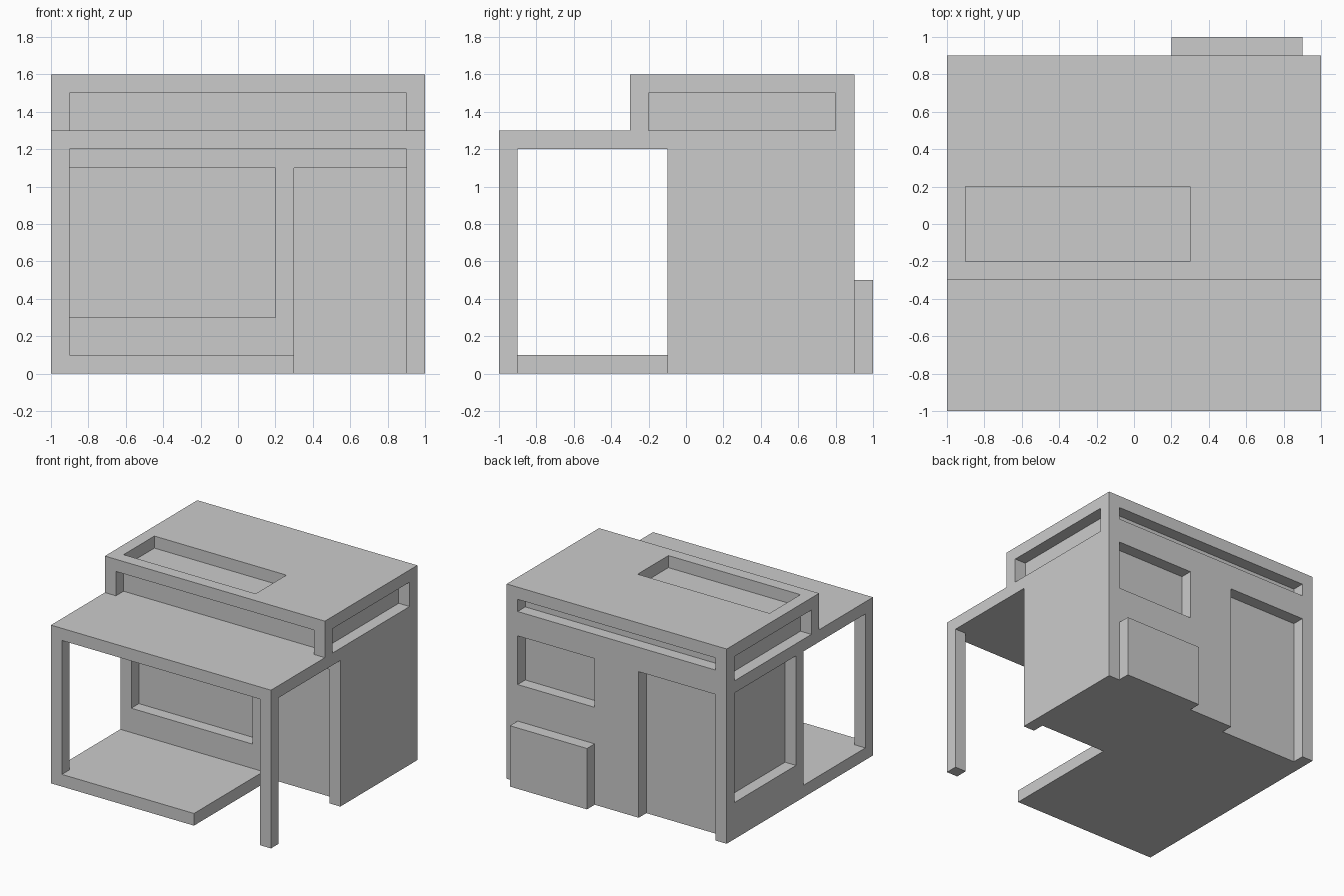
import bpy, bmesh

if "Cube" in bpy.data.objects:
    bpy.data.objects.remove(bpy.data.objects["Cube"])

D = 0.099  # recess depth, a hair under 0.1 so neighbouring recesses never touch


def finish(bm, name):
    bmesh.ops.recalc_face_normals(bm, faces=bm.faces)
    mesh = bpy.data.meshes.new(name)
    bm.to_mesh(mesh)
    bm.free()
    obj = bpy.data.objects.new(name, mesh)
    bpy.context.collection.objects.link(obj)
    return obj


def box(name, x, y, z):
    """Box given by its (min, max) range on each axis."""
    bm = bmesh.new()
    bmesh.ops.create_cube(bm, size=1)
    for v in bm.verts:
        v.co = [r[0] if c < 0 else r[1] for c, r in zip(v.co, (x, y, z))]
    return finish(bm, name)


def extrude_x(name, profile, x0, x1):
    """Prism from a (y, z) side profile."""
    bm = bmesh.new()
    face = bm.faces.new([bm.verts.new((x0, y, z)) for y, z in profile])
    new = bmesh.ops.extrude_face_region(bm, geom=[face])["geom"]
    bmesh.ops.translate(bm, vec=(x1 - x0, 0, 0),
                        verts=[g for g in new if isinstance(g, bmesh.types.BMVert)])
    return finish(bm, name)


def cut(target, name, x, y, z):
    cutter = box(name, x, y, z)
    cutter.hide_render = True
    mod = target.modifiers.new(name, 'BOOLEAN')
    mod.operation, mod.solver, mod.object = 'DIFFERENCE', 'EXACT', cutter
    bpy.context.view_layer.objects.active = target
    bpy.ops.object.modifier_apply(modifier=name)
    bpy.data.objects.remove(cutter)


# House body with raised upper storey and flat porch roof
house = extrude_x("house_body", [
    (-1, 1.2), (-1, 1.3), (-0.3, 1.3), (-0.3, 1.6),
    (0.9, 1.6), (0.9, 0), (-0.1, 0), (-0.1, 1.2)], -1, 1)

front, upper_front, back = (-0.2, -0.1 + D), (-0.5, -0.3 + D), (0.9 - D, 1.1)
left, right = (-1.2, -1 + D), (1 - D, 1.2)

# Recessed windows, doors and skylight
cut(house, "front_window", (-0.9, 0.2), front, (0.3, 1.1))
cut(house, "front_door", (0.3, 0.9), front, (-0.2, 1.1))
cut(house, "front_clerestory", (-0.9, 0.9), upper_front, (1.3, 1.5))
cut(house, "left_window", left, (0, 0.8), (0.3, 1.2))
cut(house, "left_clerestory", left, (-0.2, 0.8), (1.3, 1.5))
cut(house, "right_clerestory", right, (-0.2, 0.8), (1.3, 1.5))
cut(house, "back_clerestory", (-0.9, 0.9), back, (1.4, 1.5))
cut(house, "back_window", (0.2, 0.9), back, (0.8, 1.2))
cut(house, "back_door", (-0.9, -0.2), back, (-0.2, 1.2))
cut(house, "skylight", (-0.9, 0.3), (-0.2, 0.2), (1.6 - D, 1.8))

# Porch floor and corner posts
box("porch_floor", (-1, 0.3), (-1, -0.1), (0, 0.1))
box("left_post", (-1, -0.9), (-1, -0.9), (0.1, 1.2))
box("right_post", (0.9, 1), (-1, -0.9), (0, 1.2))

# Low storage box against the back wall
box("back_box", (0.2, 0.9), (0.9, 1), (0, 0.5))
